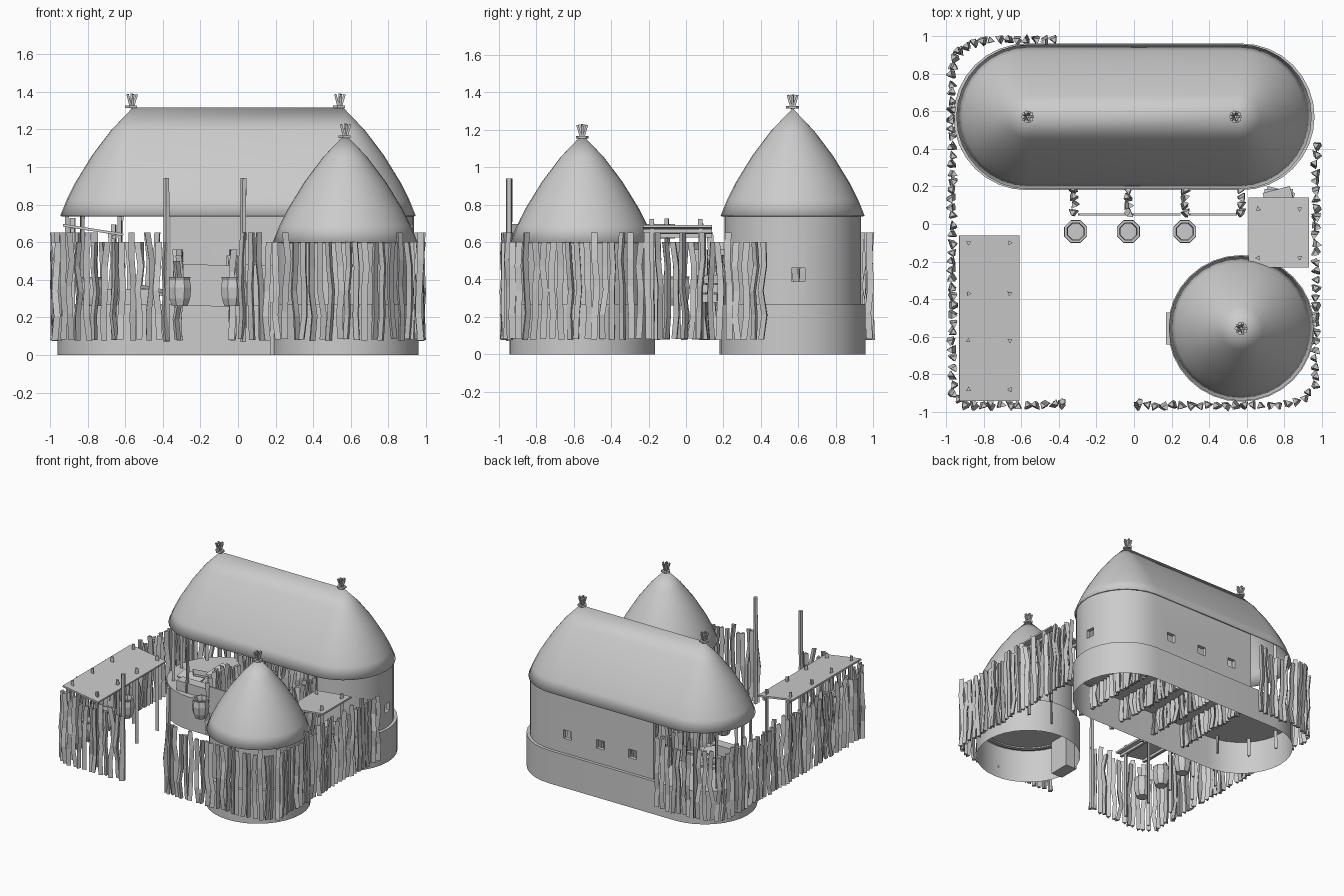
import bpy, bmesh, math, random
from mathutils import Vector, Matrix

if "Cube" in bpy.data.objects:
    bpy.data.objects.remove(bpy.data.objects["Cube"])
random.seed(4)


def finish(name, bm, smooth=False):
    bmesh.ops.recalc_face_normals(bm, faces=bm.faces)
    me = bpy.data.meshes.new(name)
    bm.to_mesh(me)
    bm.free()
    ob = bpy.data.objects.new(name, me)
    bpy.context.collection.objects.link(ob)
    bpy.ops.object.select_all(action='DESELECT')
    ob.select_set(True)
    bpy.context.view_layer.objects.active = ob
    if smooth:
        bpy.ops.object.shade_smooth_by_angle(angle=math.radians(35))
    return ob


def apply_mod(ob, kind, **props):
    m = ob.modifiers.new(kind, kind)
    for k, v in props.items():
        setattr(m, k, v)
    bpy.context.view_layer.objects.active = ob
    bpy.ops.object.modifier_apply(modifier=m.name)


def stadium(cx, cy, half, r, n=16):
    """Rounded-end outline; half = 0 gives a circle."""
    pts = []
    for side in (1, -1):
        for i in range(n + 1):
            a = -math.pi / 2 + math.pi * i / n
            pts.append((cx + side * (half + r * math.cos(a)), cy + side * r * math.sin(a)))
    return pts


def loft(bm, rings, closed=True):
    rows = [[bm.verts.new(p) for p in ring] for ring in rings]
    for a, b in zip(rows, rows[1:]):
        n = len(a)
        for i in range(n if closed else n - 1):
            j = (i + 1) % n
            bm.faces.new((a[i], a[j], b[j], b[i]))
    return rows


def box(bm, c, size, rot=(0, 0, 0)):
    m = Matrix.Translation(c)
    for ang, ax in zip(rot, 'XYZ'):
        m = m @ Matrix.Rotation(ang, 4, ax)
    bmesh.ops.create_cube(bm, size=1, matrix=m @ Matrix.Diagonal((*size, 1)))


def stake(bm, x, y, z0, z1, r=.02, kink=.012, sides=3):
    a0, rings = random.uniform(0, 6.28), []
    for k in range(5):
        dx, dy = (random.uniform(-kink, kink) for _ in 'xy')
        z = z0 + (z1 - z0) * k / 4
        rings.append([(x + dx + r * math.cos(a0 + 2 * math.pi * i / sides),
                       y + dy + r * math.sin(a0 + 2 * math.pi * i / sides), z) for i in range(sides)])
    rows = loft(bm, rings)
    bm.faces.new(rows[0])
    bm.faces.new(rows[-1])


def stake_row(name, path, z0=.08, tops=(.6, .6, .65), step=.047):
    bm = bmesh.new()
    left = 0.0
    for p, q in zip(path, path[1:]):
        p, q = Vector(p), Vector(q)
        d = (q - p).length
        while left <= d:
            c = p.lerp(q, left / d)
            stake(bm, c.x, c.y, z0 + random.uniform(-.005, .005), random.choice(tops))
            left += step
        left -= d
    return finish(name, bm)


# Sunken platforms, open underneath, with a floor on top
def platform(name, cx, cy, half):
    bm = bmesh.new()
    o = stadium(cx, cy, half, .39)
    rows = loft(bm, [[(*p, z) for p in o] for z in (0, .27)])
    bm.faces.new(rows[-1])
    bmesh.ops.remove_doubles(bm, verts=bm.verts, dist=1e-5)
    finish(name, bm, True)


platform("house_platform", 0, .57, .57)
platform("hut_platform", .57, -.555, 0)


# Bulging thatch roofs
def roof(name, cx, cy, half, z0, z1):
    bm = bmesh.new()
    prof = [(1, 0), (.91, .15), (.79, .31), (.56, .56), (.3, .79), (0, 1)]
    loft(bm, [[(*p, z0 + (z1 - z0) * t) for p in stadium(cx, cy, half, .385 * f)] for f, t in prof])
    bmesh.ops.remove_doubles(bm, verts=bm.verts, dist=1e-5)
    ob = finish(name, bm, True)
    apply_mod(ob, 'SOLIDIFY', thickness=.012, offset=-1)


roof("house_roof", 0, .57, .56, .74, 1.315)
roof("hut_roof", .57, -.555, 0, .6, 1.175)


# Walls: the house wall is open along the front stalls and the left porch
def wall(name, path, z1, closed, cuts):
    bm = bmesh.new()
    loft(bm, [[(*p, z) for p in path] for z in (.26, z1)], closed)
    bmesh.ops.remove_doubles(bm, verts=bm.verts, dist=1e-5)
    ob = finish(name, bm)
    apply_mod(ob, 'SOLIDIFY', thickness=.03, offset=-1)
    cb = bmesh.new()
    for c, s in cuts:
        box(cb, c, s)
    cutter = finish(name + "_cutter", cb)
    cutter.hide_render = True
    apply_mod(ob, 'BOOLEAN', operation='DIFFERENCE', object=cutter, solver='EXACT')
    bpy.data.objects.remove(cutter)
    bpy.ops.object.select_all(action='DESELECT')
    ob.select_set(True)
    bpy.ops.object.shade_smooth_by_angle(angle=math.radians(35))


house_path = stadium(0, .57, .57, .365)[:17] + [(-.36, .935)]
wall("house_wall", house_path, .76, False,
     [((.93, .6, .425), (.2, .07, .07))] + [((x, .93, .425), (.07, .2, .07)) for x in (.42, .12, -.17)])
hut_path = stadium(.57, -.555, 0, .365)
hut_path = [p for i, p in enumerate(hut_path) if i not in (16, 33)]
wall("hut_wall", hut_path, .63, True, [((.2, -.555, .41), (.2, .14, .26))])

# Doorstep of the round hut
bm = bmesh.new()
box(bm, (.22, -.555, .14), (.1, .17, .28))
finish("hut_doorstep", bm)


# Stick finials
def finial(name, x, y, z):
    bm = bmesh.new()
    for k in range(5):
        a = 2 * math.pi * k / 5
        c, s = math.cos(a), math.sin(a)
        box(bm, (x + .016 * c, y + .016 * s, z + .035), (.012, .012, .075), (-.3 * s, .3 * c, 0))
        box(bm, (x + .022 * c, y + .022 * s, z + .005), (.014, .042, .014), (0, 0, a))
    box(bm, (x, y, z + .035), (.013, .013, .08))
    finish(name, bm)


finial("house_finial_left", -.565, .57, 1.315)
finial("house_finial_right", .54, .57, 1.315)
finial("hut_finial", .57, -.555, 1.155)

# Outer palisade, two runs with an entrance at the front
stake_row("fence_left", [(-.38, -.96), (-.9, -.965), (-.965, -.9), (-.97, .8),
                         (-.95, .91), (-.86, .965), (-.75, .98), (-.42, .98)])
stake_row("fence_right", [(.02, -.965), (.78, -.965), (.9, -.94), (.965, -.85), (.97, .44)])
bm = bmesh.new()
for x in (-.38, .03):
    stake(bm, x, -.945, .07, .94, .017, .002, 5)
finish("entrance_posts", bm)

# Stall partitions and their gates
stalls = (-.32, -.03, .27, .57)
for i, x in enumerate(stalls):
    stake_row("stall_partition_%d" % i, [(x, .06), (x, .9)], .08, (.5, .53, .56), .04)
bm = bmesh.new()
for x in stalls[:3]:
    box(bm, (x + .15, .05, .37), (.25, .01, .22), (0, .03, 0))
finish("stall_gates", bm)


# Awnings on posts
def awning(name, x0, x1, y0, y1, z0, z1, ys):
    bm = bmesh.new()
    ang = -math.atan2(z1 - z0, x1 - x0)
    mid = ((x0 + x1) / 2, (y0 + y1) / 2, (z0 + z1) / 2)
    box(bm, mid, (math.hypot(x1 - x0, z1 - z0), y1 - y0, .014), (0, ang, 0))
    finish(name + "_roof", bm)
    bm = bmesh.new()
    for x in (x0 + .05, x1 - .05):
        z = z0 + (z1 - z0) * (x - x0) / (x1 - x0)
        for y in ys:
            stake(bm, x, y, .08, z + .045, .015, .001)
        box(bm, (x, (y0 + y1) / 2, z - .02), (.02, y1 - y0, .02))
    finish(name + "_posts", bm)


awning("left_awning", -.93, -.61, -.94, -.06, .69, .64, (-.1, -.37, -.62, -.88))
awning("right_awning", .61, .93, -.23, .14, .65, .685, (.08, -.18))


# Eight-sided jars
def jar(name, x, y):
    bm = bmesh.new()
    prof = [(.045, .26), (.06, .3), (.066, .36), (.058, .4), (.064, .415), (.05, .415), (.045, .39), (.045, .3)]
    rows = loft(bm, [[(x + r * math.cos(math.pi * (k + .5) / 4), y + r * math.sin(math.pi * (k + .5) / 4), z)
                      for k in range(8)] for r, z in prof])
    bm.faces.new(rows[0])
    bm.faces.new(rows[-1])
    finish(name, bm)


for i, p in enumerate([(-.31, -.04), (-.03, -.04), (.27, -.04), (-.77, -.82), (-.77, -.6), (-.77, -.35)]):
    jar("jar_%d" % i, *p)

# Porch posts, loose boards and a trough at the open end of the house
bm = bmesh.new()
for k in range(5):
    a = math.pi * (.55 + .9 * k / 4)
    stake(bm, -.57 + .34 * math.cos(a), .57 + .34 * math.sin(a), .12, .76, .014, .004)
finish("porch_posts", bm)
bm = bmesh.new()
for k in range(5):
    box(bm, (-.72 + .07 * k, .42 + .08 * (k % 3), .3 + .01 * k), (.18, .1, .015),
        (.2 * (-1) ** k, .15, .7 * k))
finish("porch_boards", bm)
bm = bmesh.new()
box(bm, (-.58, .27, .31), (.28, .08, .08))
finish("porch_trough", bm)
bm = bmesh.new()
for k in range(3):
    box(bm, (.77, .13, .3 + .05 * k), (.15, .11, .045), (0, 0, .25 * (k - 1)))
finish("stacked_bundles", bm)
